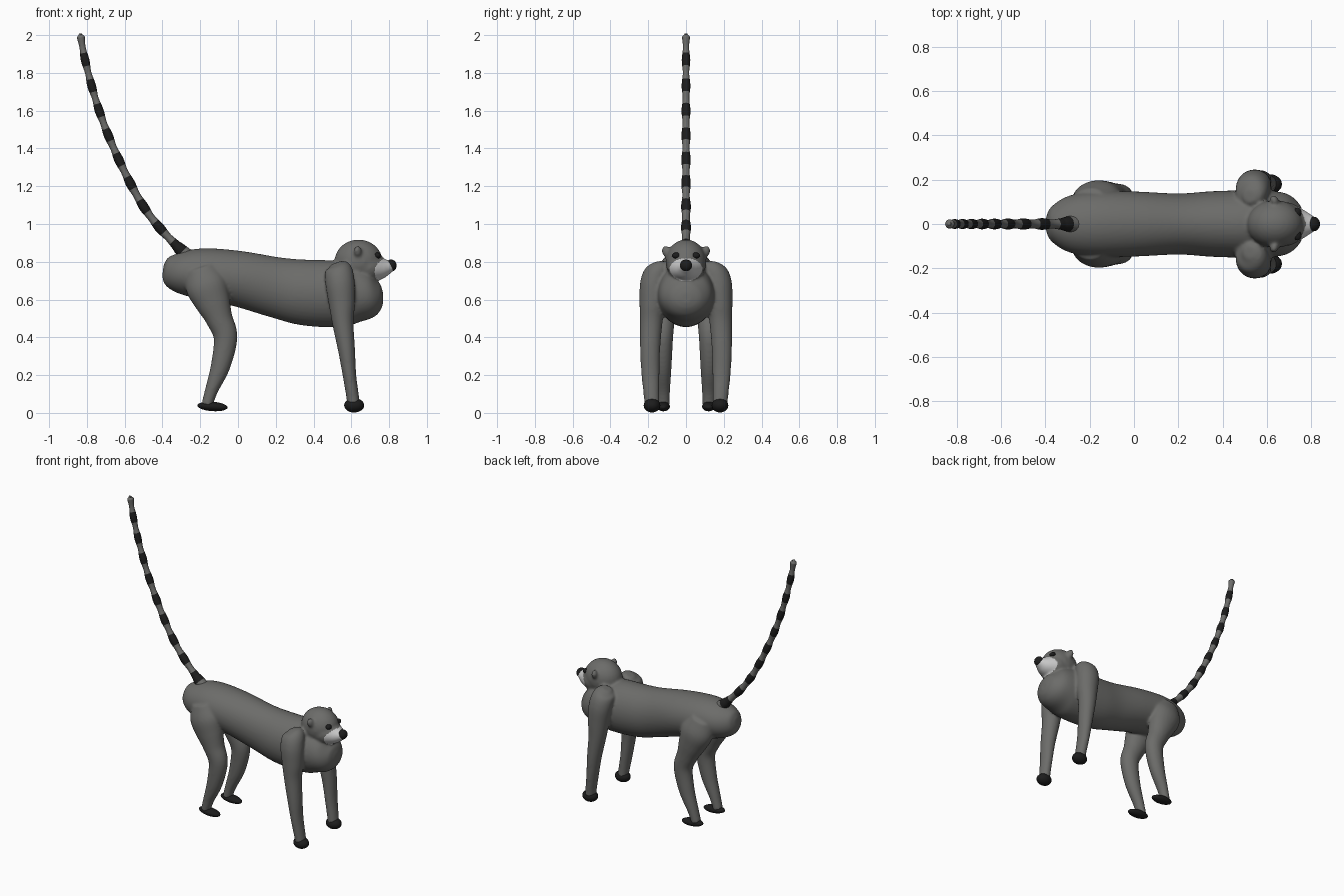
import bpy, bmesh, math
from mathutils import Vector

if "Cube" in bpy.data.objects:
    bpy.data.objects.remove(bpy.data.objects["Cube"])


def material(name, rgb):
    m = bpy.data.materials.new(name)
    m.diffuse_color = (*rgb, 1)
    m.use_nodes = True
    m.node_tree.nodes["Principled BSDF"].inputs["Base Color"].default_value = m.diffuse_color
    return m


FUR = material("grey_fur", (0.15, 0.15, 0.143))
DARK = material("dark_skin", (0.012, 0.012, 0.012))
PALE = material("pale_fur", (0.55, 0.55, 0.54))


def spline(pts, steps):
    """Catmull-Rom resampling of tuples."""
    vs = [Vector(p) for p in pts]
    vs = [2 * vs[0] - vs[1]] + vs + [2 * vs[-1] - vs[-2]]
    out = []
    for i in range(1, len(vs) - 2):
        p0, p1, p2, p3 = vs[i - 1:i + 3]
        for k in range(steps):
            t = k / steps
            out.append(0.5 * (2 * p1 + (p2 - p0) * t + (2 * p0 - 5 * p1 + 4 * p2 - p3) * t * t
                              + (3 * p1 - p0 - 3 * p2 + p3) * t ** 3))
    return out + [vs[-2]]


def loft(name, rows, sides=24, mats=(FUR,), band=None):
    """Tube through rows of (x, y, z, sideways radius, in-plane radius)."""
    bm = bmesh.new()
    rings = []
    for i, r in enumerate(rows):
        c = Vector(r[:3])
        tan = Vector(rows[min(i + 1, len(rows) - 1)][:3]) - Vector(rows[max(i - 1, 0)][:3])
        side = Vector((0, 1, 0))
        up = tan.cross(side).normalized()
        rings.append([bm.verts.new(c + side * r[3] * math.cos(a) + up * r[4] * math.sin(a))
                      for a in (2 * math.pi * k / sides for k in range(sides))])
    for i, (a, b) in enumerate(zip(rings, rings[1:])):
        for k in range(sides):
            j = (k + 1) % sides
            f = bm.faces.new((a[k], a[j], b[j], b[k]))
            f.material_index = band(i) if band else 0
    bm.faces.new(rings[0])
    bm.faces.new(rings[-1])
    bmesh.ops.recalc_face_normals(bm, faces=bm.faces)
    for f in bm.faces:
        f.smooth = True
    me = bpy.data.meshes.new(name)
    bm.to_mesh(me)
    bm.free()
    for m in mats:
        me.materials.append(m)
    ob = bpy.data.objects.new(name, me)
    bpy.context.collection.objects.link(ob)
    return ob


def blob(name, loc, size, mat=FUR, rot=(0, 0, 0)):
    bpy.ops.mesh.primitive_uv_sphere_add(segments=24, ring_count=14, location=loc, rotation=rot)
    ob = bpy.context.object
    ob.name = name
    ob.scale = size
    ob.data.materials.append(mat)
    bpy.ops.object.shade_smooth()
    return ob


# torso: x, centre z, half width, half height
TORSO = [(-.397, .755, .025, .03), (-.375, .752, .075, .075), (-.30, .742, .125, .112),
         (-.18, .735, .148, .137), (0, .711, .147, .147), (.2, .665, .138, .16),
         (.35, .638, .148, .174), (.5, .63, .152, .176), (.62, .625, .15, .16),
         (.70, .612, .132, .12), (.75, .61, .085, .075), (.768, .61, .03, .03)]
parts = [loft("body", spline([(x, 0, z, a, b) for x, z, a, b in TORSO], 6), 40)]

# limbs
HIND = [(-.20, .10, .77, .06, .08), (-.17, .115, .68, .08, .11), (-.135, .12, .59, .074, .095),
        (-.10, .122, .50, .064, .072), (-.066, .124, .40, .056, .063), (-.092, .124, .25, .048, .052),
        (-.14, .122, .12, .038, .035), (-.165, .12, .04, .033, .03)]
FORE = [(.52, .125, .795, .03, .03), (.53, .145, .765, .07, .07), (.54, .17, .69, .073, .078),
        (.55, .178, .58, .068, .07), (.555, .184, .48, .06, .057), (.575, .19, .33, .053, .045),
        (.59, .188, .2, .048, .036), (.605, .183, .1, .042, .034), (.612, .18, .045, .04, .033)]
for s in (1, -1):
    for name, path in (("hind_leg", HIND), ("front_leg", FORE)):
        parts.append(loft(name, spline([(x, s * y, z, a, b) for x, y, z, a, b in path], 5)))

# head and muzzle
parts.append(blob("cranium", (.638, 0, .80), (.128, .108, .118)))
MUZZLE = [(.66, 0, .775, .10, .085), (.71, 0, .77, .095, .078), (.76, 0, .768, .068, .06),
          (.80, 0, .773, .042, .036), (.825, 0, .778, .025, .022)]
parts.append(loft("muzzle", spline(MUZZLE, 5)))

# ears
for s in (1, -1):
    parts.append(blob("ear", (.635, s * .103, .853), (.02, .026, .033), rot=(-s * .5, 0, s * .4)))

# blend everything into one skin
bpy.ops.object.select_all(action='DESELECT')
for p in parts:
    p.select_set(True)
body = parts[0]
bpy.context.view_layer.objects.active = body
bpy.ops.object.join()
rm = body.modifiers.new("skin", 'REMESH')
rm.mode = 'VOXEL'
rm.voxel_size = .008
rm.use_smooth_shade = True
sm = body.modifiers.new("soften", 'SMOOTH')
sm.factor = .5
sm.iterations = 8
bpy.ops.object.convert(target='MESH')
body = bpy.context.object
body.data.materials.clear()
for m in (FUR, PALE):
    body.data.materials.append(m)
# pale fur around the muzzle
for f in body.data.polygons:
    x, y, z = f.center
    d = ((x - .775) / .085) ** 2 + (y / .105) ** 2 + ((z - .755) / .062) ** 2
    f.material_index = 1 if d < 1 and z > .695 else 0
    f.use_smooth = True

# nose, eyes, hands and feet
blob("nose", (.81, 0, .78), (.03, .033, .032), DARK)
for s in (1, -1):
    blob("eye", (.735, s * .048, .833), (.02, .027, .017), DARK, (0, .3, -s * .4))
    blob("front_hand", (.615, s * .18, .04), (.053, .044, .038), DARK)
    blob("hind_foot", (-.135, s * .12, .034), (.08, .035, .025), DARK, (0, .07, 0))

# banded tail
TAIL = [(-.27, 0, .83), (-.325, 0, .885), (-.415, 0, .98), (-.505, 0, 1.10), (-.60, 0, 1.275),
        (-.695, 0, 1.49), (-.76, 0, 1.68), (-.81, 0, 1.87), (-.832, 0, 1.99), (-.833, 0, 2.0)]
curve = spline(TAIL, 30)
length = [0]
for a, b in zip(curve, curve[1:]):
    length.append(length[-1] + (b - a).length)
PERIOD = length[-1] / 9.5


def phase(i):
    return math.sin(2 * math.pi * (length[i] / PERIOD - .25))


rows = []
for i, p in enumerate(curve):
    u = length[i] / length[-1]
    r = .024 - .005 * u + .003 * phase(i) + .02 * max(0, 1 - u / .06)
    r *= math.sqrt(max(.03, min(1, (1 - u) / .012)))
    rows.append((p.x, p.y, p.z, r, r))
loft("tail", rows, 16, (FUR, DARK), lambda i: 1 if phase(i) > 0 and length[i] < length[-1] * .95 else 0)
